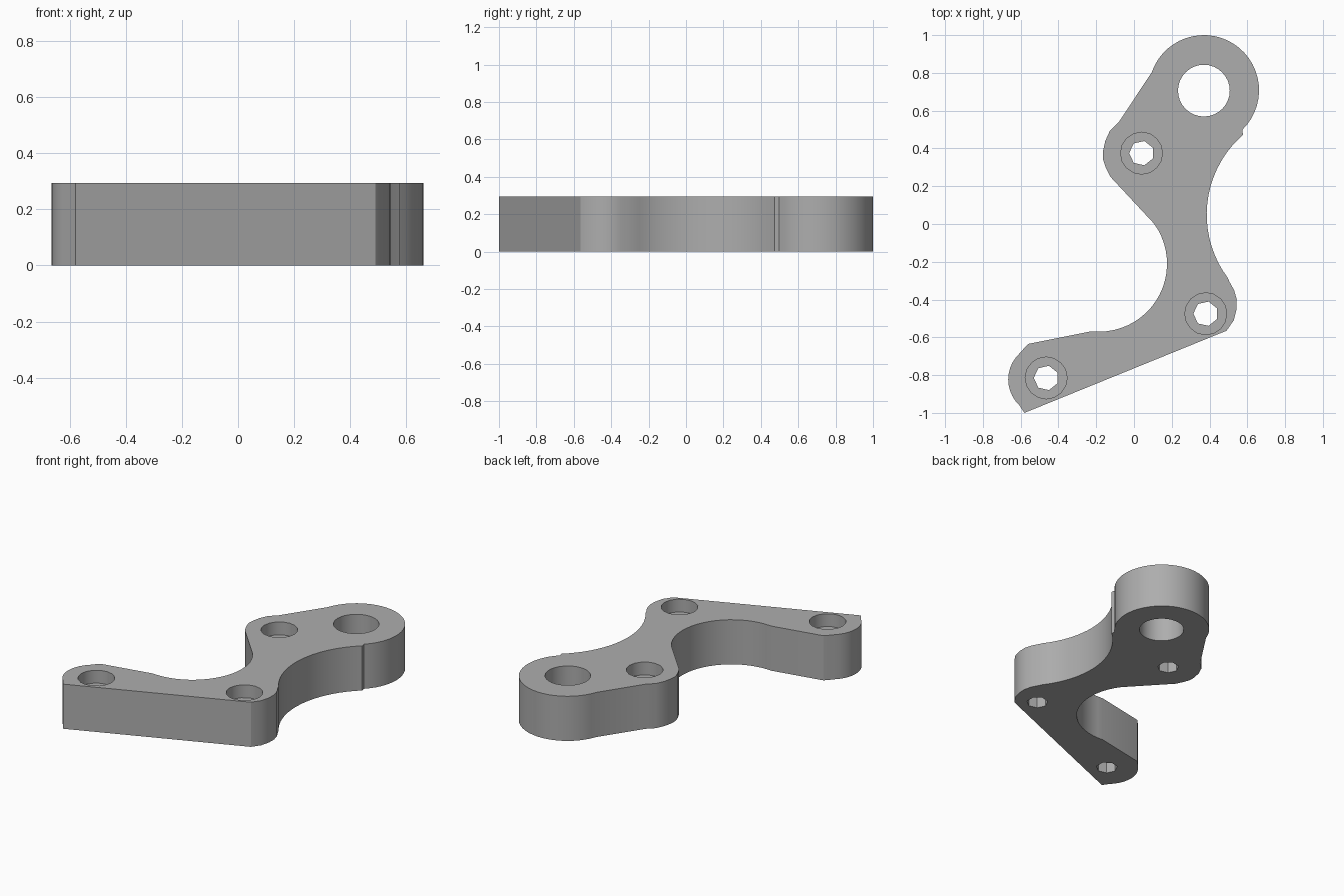
import bpy, bmesh, math
from mathutils import Vector

if "Cube" in bpy.data.objects:
    bpy.data.objects.remove(bpy.data.objects["Cube"])

HEIGHT = 0.295
BORE_DEPTH = 0.085

grey = bpy.data.materials.new("plain grey")
grey.use_nodes = True
colour = (0.42, 0.42, 0.42, 1)
grey.diffuse_color = colour
grey.node_tree.nodes["Principled BSDF"].inputs["Base Color"].default_value = colour


def arc(cx, cy, r, start, end, steps):
    """Points along a circular arc, angles in degrees."""
    pts = []
    for i in range(steps + 1):
        a = math.radians(start + (end - start) * i / steps)
        pts.append((cx + r * math.cos(a), cy + r * math.sin(a)))
    return pts


def prism(name, pts, z0, z1):
    """Extrude a flat outline between two heights."""
    bm = bmesh.new()
    face = bm.faces.new([bm.verts.new((x, y, z0)) for x, y in pts])
    ext = bmesh.ops.extrude_face_region(bm, geom=[face])
    verts = [v for v in ext["geom"] if isinstance(v, bmesh.types.BMVert)]
    bmesh.ops.translate(bm, verts=verts, vec=Vector((0, 0, z1 - z0)))
    bmesh.ops.recalc_face_normals(bm, faces=bm.faces)
    mesh = bpy.data.meshes.new(name)
    bm.to_mesh(mesh)
    bm.free()
    obj = bpy.data.objects.new(name, mesh)
    bpy.context.collection.objects.link(obj)
    mesh.materials.append(grey)
    return obj


# Bracket outline, anticlockwise from the large upper lobe
outline = arc(0.37, 0.708, 0.292, -46, 161, 28)
outline += [(-0.08, 0.54), (-0.127, 0.495), (-0.152, 0.44), (-0.163, 0.39),
            (-0.165, 0.345), (-0.15, 0.30), (-0.125, 0.25)]
outline += arc(-0.185, -0.21, 0.36, 36, -90, 20)
outline += [(-0.225, -0.568), (-0.56, -0.635), (-0.575, -0.65)]
outline += arc(-0.478, -0.823, 0.188, 124, 236, 12)[1:-1]
outline += [(-0.58, -1.0), (0.49, -0.565), (0.528, -0.51), (0.543, -0.45),
            (0.544, -0.40), (0.53, -0.35), (0.505, -0.305)]
outline += arc(0.945, 0.05, 0.56, 217, 131, 18)
bracket = prism("bracket", outline, 0, HEIGHT)


def cut(x, y, r, sides, z0):
    """Cut a round hole from the top down to z0."""
    ring = arc(x, y, r, 180, 540, sides)[:-1]
    cutter = prism("hole_cutter", ring, z0, HEIGHT + 0.1)
    cutter.hide_render = True
    mod = bracket.modifiers.new("hole", "BOOLEAN")
    mod.operation = "DIFFERENCE"
    mod.solver = "EXACT"
    mod.object = cutter
    bpy.context.view_layer.objects.active = bracket
    bpy.ops.object.modifier_apply(modifier=mod.name)
    bpy.data.objects.remove(cutter)


# Large plain hole
cut(0.37, 0.706, 0.137, 32, -0.1)

# Counterbored screw holes
for x, y in [(0.04, 0.375), (0.38, -0.475), (-0.465, -0.815)]:
    cut(x, y, 0.111, 16, HEIGHT - BORE_DEPTH)
    cut(x, y, 0.066, 7, -0.1)

# Smooth walls with crisp rims
bpy.ops.object.select_all(action="DESELECT")
bracket.select_set(True)
bpy.context.view_layer.objects.active = bracket
bpy.ops.object.shade_smooth_by_angle(angle=math.radians(30))
